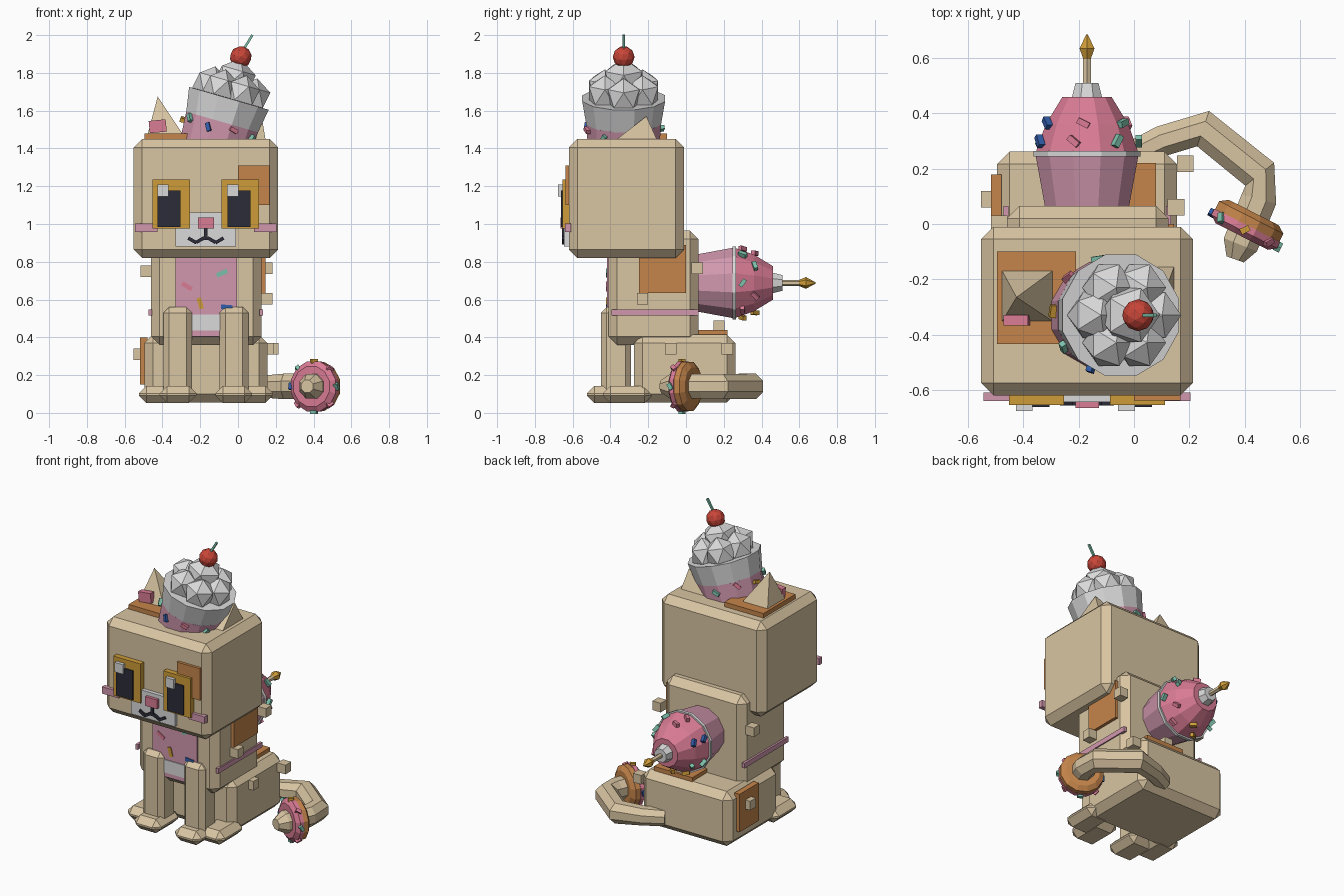
import bpy, bmesh, math, random
from mathutils import Matrix, Vector

if "Cube" in bpy.data.objects:
    bpy.data.objects.remove(bpy.data.objects["Cube"])
random.seed(4)

COL = {
    "tan": (.69, .555, .36), "white": (.70, .70, .70), "rose": (.70, .20, .30),
    "pale_pink": (.64, .31, .42), "orange": (.56, .235, .07), "mustard": (.62, .335, .04),
    "dark": (.025, .025, .042), "teal": (.20, .52, .40), "blue": (.032, .11, .40),
    "red": (.58, .06, .04)}
MAT = {}
for n, c in COL.items():
    MAT[n] = bpy.data.materials.new(n)
    MAT[n].diffuse_color = (*c, 1)
CX = -.17  # symmetry plane of the cat


def finish(name, bm, mat, M=Matrix()):
    bmesh.ops.recalc_face_normals(bm, faces=bm.faces)
    me = bpy.data.meshes.new(name)
    bm.to_mesh(me)
    bm.free()
    me.materials.append(MAT[mat])
    o = bpy.data.objects.new(name, me)
    o.matrix_world = M
    bpy.context.collection.objects.link(o)
    return o


def box(name, mat, x, y, z, bevel=0, M=Matrix(), rot=None):
    """Box from (min, max) ranges, optionally chamfered and rotated about its centre."""
    c = Vector([(a + b) / 2 for a, b in (x, y, z)])
    bm = bmesh.new()
    bmesh.ops.create_cube(bm, size=1)
    bmesh.ops.scale(bm, vec=[abs(b - a) for a, b in (x, y, z)], verts=bm.verts)
    if bevel:
        bmesh.ops.bevel(bm, geom=bm.edges[:], offset=bevel, segments=1, affect='EDGES')
    return finish(name, bm, mat, M @ Matrix.Translation(c) @ (rot or Matrix()))


def tube(name, mat, pts, radii, sides=8, M=Matrix()):
    """Faceted tube through points, with a radius for each point."""
    pts = [Vector(p) for p in pts]
    bm, rings = bmesh.new(), []
    for i, p in enumerate(pts):
        t = (pts[min(i + 1, len(pts) - 1)] - pts[max(i - 1, 0)]).normalized()
        up = Vector((0, 0, 1)) if abs(t.z) < .9 else Vector((0, 1, 0))
        u = t.cross(up).normalized()
        v = u.cross(t)
        rings.append([bm.verts.new(p + radii[i] * (math.cos(a) * u + math.sin(a) * v))
                      for a in [(k + .5) * math.tau / sides for k in range(sides)]])
    for a, b in zip(rings, rings[1:]):
        for k in range(sides):
            j = (k + 1) % sides
            bm.faces.new((a[k], a[j], b[j], b[k]))
    bm.faces.new(rings[0])
    bm.faces.new(rings[-1])
    return finish(name, bm, mat, M)


def lathe(name, mat, prof, M, sides=12):
    """Capped turned solid; profile of (height, radius) along local z."""
    return tube(name, mat, [(0, 0, h) for h, _ in prof], [r for _, r in prof], sides, M)


def blob(name, mat, r, p, sub, M):
    bm = bmesh.new()
    bmesh.ops.create_icosphere(bm, subdivisions=sub, radius=r)
    return finish(name, bm, mat, M @ Matrix.Translation(p))


def sprinkles(name, M, spots, size=.045):
    """Candy bars on a round surface; spots are (angle in degrees, radius, height)."""
    cols = ["teal", "rose", "mustard", "teal", "blue", "rose"]
    for i, (a, r, h) in enumerate(spots):
        L = M @ Matrix.Rotation(math.radians(a), 4, 'Z') @ Matrix.Translation((r, 0, h))
        box(f"{name}_{i}", cols[i % 6], (-.012, .012), (-size / 2, size / 2), (-.011, .011), M=L,
            rot=Matrix.Rotation(random.uniform(-1.2, 1.2), 4, 'X'))


# ---- body ----
box("head", "tan", (-.553, .213), (-.62, -.01), (.82, 1.45), .045)
box("torso", "tan", (-.46, .125), (-.41, .065), (.36, .965), .045)
box("haunches", "tan", (-.495, .155), (-.275, .262), (.055, .415), .045)
for s, side in ((-1, "left"), (1, "right")):
    def mx(a, b):
        return (CX + s * a, CX + s * b) if s > 0 else (CX + s * b, CX + s * a)
    box(f"front_leg_{side}", "tan", mx(.073, .225), (-.45, -.29), (.08, .56), .03)
    box(f"front_paw_{side}", "tan", mx(.05, .245), (-.525, -.27), (.052, .143), .04)
    box(f"hind_paw_{side}", "tan", mx(.17, .355), (-.44, -.18), (.052, .143), .04)
    box(f"side_stripe_{side}", "pale_pink", mx(.285, .303), (-.395, .065), (.515, .548))
    box(f"cheek_{side}", "pale_pink", mx(.255, .375), (-.64, -.61), (.957, 1.002))
    # eye layers
    box(f"eye_{side}", "mustard", mx(.083, .282), (-.655, -.61), (.975, 1.235))
    px = -.365 if s < 0 else .005
    box(f"pupil_{side}", "dark", (px - .06, px + .06), (-.663, -.65), (.985, 1.178))
    box(f"eye_glint_{side}", "white", (px - .062, px - .002), (-.677, -.65), (1.145, 1.208))

# ---- fur patches and tufts ----
box("shoulder_patch", "orange", (.115, .145), (-.25, .0), (.635, .89))
box("thigh_patch", "orange", (-.518, -.48), (-.02, .18), (.15, .40))
box("rump_patch", "orange", (-.20, .08), (.05, .22), (.40, .44))
box("crown_patch", "orange", (-.495, -.21), (-.435, -.10), (1.44, 1.48))
box("brow_patch", "orange", (0, .168), (-.638, -.61), (1.10, 1.31))
for i, p in enumerate([(-.487, .0, .75), (.152, .06, .765), (.152, -.23, .605), (-.523, .09, .31),
                       (.185, .218, .34), (.16, -.08, .34), (-.1, .175, .46)]):
    box(f"fur_tuft_{i}", "tan", *[(c - .03, c + .03) for c in p])

# ---- bib ----
box("bib", "pale_pink", (-.33, -.005), (-.418, -.40), (.405, .84))
box("bib_tag", "white", (-.243, -.095), (-.424, -.41), (.435, .52))
for i, (c, x, z, a) in enumerate([("teal", -.085, .74, -25), ("rose", -.27, .67, 32),
                                  ("mustard", -.2, .58, 75), ("blue", -.06, .56, 5)]):
    box(f"bib_sprinkle_{i}", c, (x - .03, x + .03), (-.424, -.41), (z - .012, z + .012),
        rot=Matrix.Rotation(math.radians(a), 4, 'Y'))

# ---- muzzle ----
box("muzzle", "white", (-.33, -.01), (-.645, -.61), (.882, 1.06))
box("nose", "rose", (-.212, -.127), (-.665, -.63), (.975, 1.035))
box("mouth_centre", "dark", (-.179, -.161), (-.657, -.64), (.915, .975))
for s in (-1, 1):
    for k, (d, z, a) in enumerate([(.03, .915, 30), (.072, .913, -30)]):
        x = CX + s * d
        box(f"mouth_{'left' if s < 0 else 'right'}_{k}", "dark", (x - .025, x + .025), (-.657, -.64),
            (z - .009, z + .009), rot=Matrix.Rotation(math.radians(s * a), 4, 'Y'))


# ---- ears ----
def ear(name, x0, x1, apex):
    bm = bmesh.new()
    v = [bm.verts.new(p) for p in [(x0, -.365, 1.45), (x1, -.365, 1.45), (x1, -.155, 1.45), (x0, -.155, 1.45)]]
    t = bm.verts.new(apex)
    bm.faces.new(v)
    for k in range(4):
        bm.faces.new((v[k], v[(k + 1) % 4], t))
    finish(name, bm, "tan")


ear("ear_left", -.485, -.275, (-.425, -.265, 1.675))
ear("ear_right", -.065, .145, (.125, -.21, 1.57))
box("inner_ear_left", "rose", (-.47, -.38), (-.367, -.33), (1.485, 1.55), rot=Matrix.Rotation(-.1, 4, 'Y'))

# ---- sundae cup tilted on the head ----
H = Matrix.Translation((-.048, -.33, 1.665)) @ Matrix.Rotation(math.radians(16), 4, 'Y')
lathe("cup_base", "pale_pink", [(-.27, .195), (-.13, .205)], H)
lathe("cup_wrapper", "white", [(-.14, .203), (0, .227)], H)
for k in range(6):
    a = k * math.tau / 6
    blob(f"cream_puff_{k}", "white", .098, (.115 * math.cos(a), .115 * math.sin(a), .045), 1, H)
blob("cream_top", "white", .115, (0, 0, .105), 1, H)
blob("cherry", "red", .058, (.0, 0, .228), 2, H)
tube("cherry_stem", "teal", [(.03, -.33, 1.925), (.076, -.33, 2.0)], [.009, .009], 4)
sprinkles("cup_sprinkle", H, [(a, .205, -.175 + .02 * (i % 2)) for i, a in enumerate(range(100, 440, 38))])

# ---- cupcake on the back, pointing backwards ----
B = Matrix.Translation((CX, 0, .688)) @ Matrix.Rotation(math.radians(-90), 4, 'X')
lathe("cupcake_wrapper", "pale_pink", [(.05, .155), (.25, .193)], B)
lathe("cupcake_rim", "white", [(.245, .2), (.265, .2)], B)
lathe("cupcake_frosting", "rose", [(.265, .19), (.36, .155), (.46, .092)], B)
lathe("frosting_tip", "white", [(.455, .06), (.51, .045)], B, 8)
lathe("candle", "tan", [(.5, .016), (.6, .016)], B, 6)
lathe("candle_flame", "mustard", [(.588, .012), (.635, .031), (.685, .004)], B, 6)
sprinkles("cupcake_sprinkle", B, [(k * 51, .187, .30) for k in range(7)] + [(k * 60 + 25, .158, .365) for k in range(6)])

# ---- tail with a doughnut ----
tube("tail", "tan", [(-.02, .24, .14), (.1, .30, .14), (.25, .345, .14), (.455, .18, .14), (.452, .09, .14),
                     (.385, -.075, .14), (.366, -.128, .14)], [.055, .06, .073, .072, .07, .07, .036])
D = (Matrix.Translation((.41, -.005, .14)) @ Matrix.Rotation(math.radians(-27), 4, 'Z')
     @ Matrix.Rotation(math.radians(90), 4, 'X'))
lathe("doughnut_dough", "orange", [(-.052, .105), (-.032, .135), (.005, .135)], D)
lathe("doughnut_icing", "rose", [(.0, .138), (.025, .138), (.045, .11)], D)
sprinkles("doughnut_sprinkle", D, [(k * 45, .134, .018) for k in range(8)], .035)

for m in bpy.data.materials:
    if m.users and not m.is_grease_pencil:
        m.use_nodes = True
        m.node_tree.nodes["Principled BSDF"].inputs["Base Color"].default_value = m.diffuse_color
